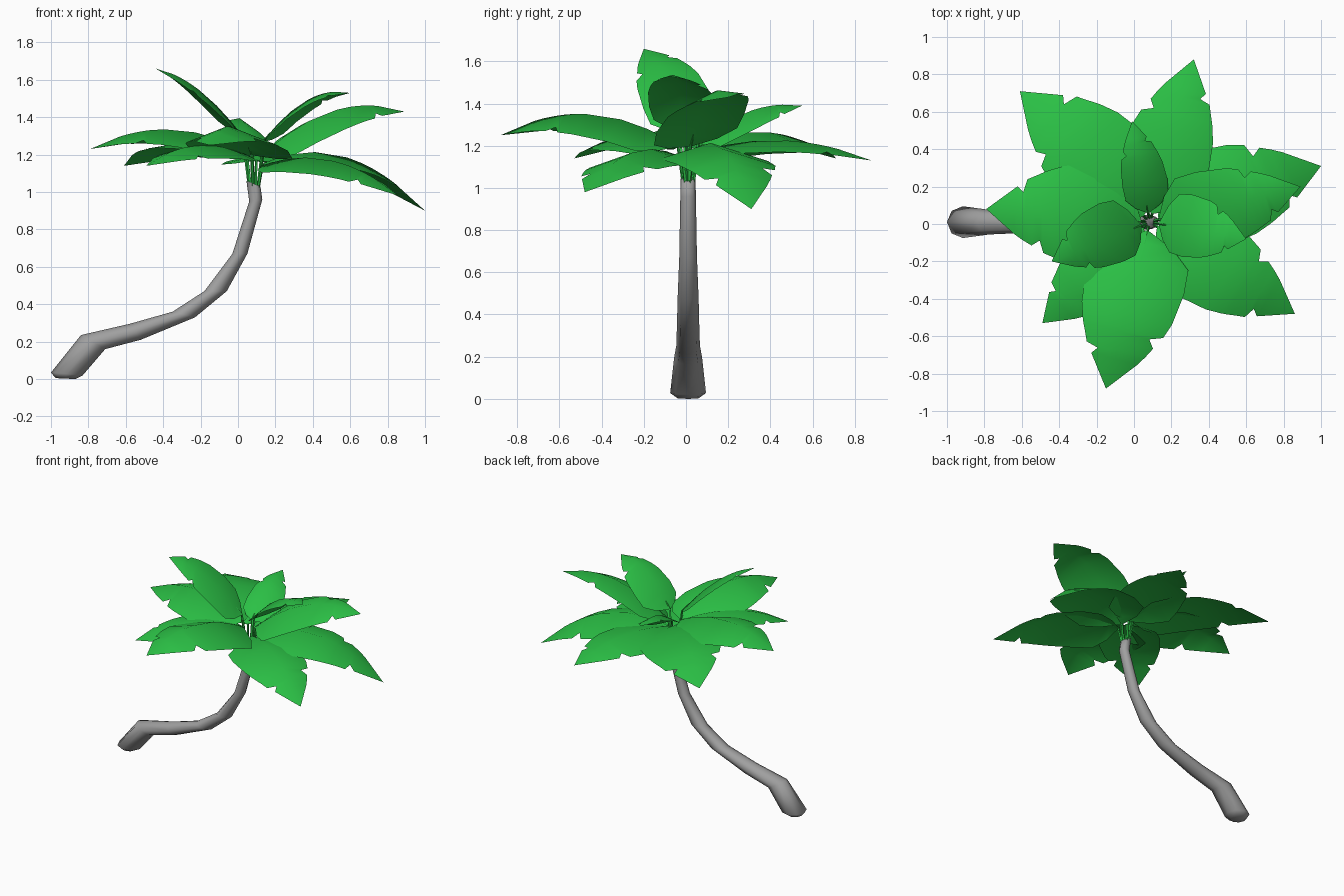
import bpy, math
from mathutils import Vector

if "Cube" in bpy.data.objects:
    bpy.data.objects.remove(bpy.data.objects["Cube"])


def material(name, color):
    m = bpy.data.materials.new(name)
    m.diffuse_color = (*color, 1)
    m.use_nodes = True
    m.node_tree.nodes["Principled BSDF"].inputs["Base Color"].default_value = m.diffuse_color
    return m


green = material("leaf_green", (0.024, 0.53, 0.06))
bark = material("bark_grey", (0.35, 0.35, 0.35))


def add_mesh(name, verts, faces, mat, angle):
    me = bpy.data.meshes.new(name)
    me.from_pydata(verts, [], faces)
    me.materials.append(mat)
    me.update()
    ob = bpy.data.objects.new(name, me)
    bpy.context.collection.objects.link(ob)
    bpy.ops.object.select_all(action='DESELECT')
    ob.select_set(True)
    bpy.context.view_layer.objects.active = ob
    bpy.ops.object.shade_smooth_by_angle(angle=math.radians(angle))
    return ob


def tube(name, rings, mat, angle=75):
    """Loft equal-sized rings and cap both ends."""
    n = len(rings[0])
    verts = [v for r in rings for v in r]
    faces = [(k * n + i, k * n + (i + 1) % n, (k + 1) * n + (i + 1) % n, (k + 1) * n + i)
             for k in range(len(rings) - 1) for i in range(n)]
    faces += [tuple(range(n))[::-1], tuple(range(len(verts) - n, len(verts)))]
    return add_mesh(name, verts, faces, mat, angle)


# Trunk: upper-left x,z / lower-right x,z / half width in y
SECTIONS = [
    (-0.975, 0.005, -0.87, 0.0, 0.05),
    (-1.0, 0.035, -0.83, 0.02, 0.085),
    (-0.84, 0.235, -0.71, 0.16, 0.066),
    (-0.58, 0.295, -0.52, 0.21, 0.056),
    (-0.35, 0.36, -0.23, 0.33, 0.053),
    (-0.18, 0.47, -0.06, 0.47, 0.05),
    (-0.03, 0.67, 0.05, 0.67, 0.042),
    (0.06, 0.95, 0.13, 0.96, 0.037),
    (0.045, 1.06, 0.12, 1.03, 0.035),
]
SIDES = 8
rings = []
for x0, z0, x1, z1, hw in SECTIONS:
    ring = []
    for i in range(SIDES):
        a = 2 * math.pi * i / SIDES
        t = 0.5 + 0.5 * math.cos(a)
        ring.append((x0 + (x1 - x0) * t, 0.01 + hw * math.sin(a), z0 + (z1 - z0) * t))
    rings.append(ring)
tube("trunk", rings, bark)

# Leaf outline: position along the leaf, left and right width factors (dips are tears)
OUTLINE = [
    (0.0, 0.05, 0.05), (0.07, 0.58, 0.55), (0.17, 0.98, 0.95), (0.32, 1.02, 1.02),
    (0.52, 0.94, 0.94), (0.61, 0.84, 0.84), (0.64, 0.58, 0.8), (0.69, 0.7, 0.72),
    (0.75, 0.6, 0.63), (0.77, 0.56, 0.38), (0.81, 0.48, 0.48),
]

# Leaves: tip x, y, z / middle z / base z / left, right width / left, right droop
LEAVES = [
    (-0.15, -0.88, 1.25, 1.35, 1.20, 0.27, 0.26, 0.38, 0.38),
    (-0.79, 0.08, 1.23, 1.335, 1.22, 0.25, 0.28, 0.35, 0.3),
    (-0.61, 0.71, 1.14, 1.265, 1.19, 0.24, 0.31, 0.12, 0.25),
    (0.32, 0.88, 1.13, 1.225, 1.17, 0.24, 0.23, 0.25, 0.25),
    (1.0, 0.31, 0.90, 1.19, 1.15, 0.28, 0.25, 0.3, 0.3),
    (0.86, -0.48, 0.98, 1.17, 1.14, 0.23, 0.25, 0.3, 0.3),
    (-0.49, -0.53, 1.14, 1.25, 1.20, 0.21, 0.2, 0.35, 0.2),
    (-0.44, -0.20, 1.66, 1.54, 1.28, 0.14, 0.19, 0.6, 0.02),
    (0.60, -0.08, 1.53, 1.49, 1.27, 0.18, 0.15, 0.3, 0.3),
    (0.89, 0.20, 1.43, 1.435, 1.20, 0.2, 0.22, 0.12, 0.5),
    (-0.01, 0.55, 1.39, 1.365, 1.22, 0.11, 0.13, 0.2, 0.7),
]
CROWN = Vector((0.085, 0.01, 0))


def leaf(i, tx, ty, tz, mz, bz, wl, wr, dl, dr):
    flat = Vector((tx, ty, 0)) - CROWN
    d = flat.normalized()
    side = Vector((-d.y, d.x, 0))
    start = CROWN + d * 0.05
    span = flat.length - 0.05

    def rib(u):
        z = bz * (1 - u) * (1 - 2 * u) + mz * 4 * u * (1 - u) + tz * u * (2 * u - 1)
        return start + d * span * u + Vector((0, 0, z))

    # Folded blade: left edge, midrib, right edge at every station
    verts = []
    for u, l, r in OUTLINE:
        p = rib(u)
        verts += [p + side * l * wl - Vector((0, 0, l * wl * dl)), p,
                  p - side * r * wr - Vector((0, 0, r * wr * dr))]
    n = len(OUTLINE)
    verts.append(rib(1))
    faces = []
    for k in range(n - 1):
        a, b = 3 * k, 3 * k + 3
        faces += [(a, a + 1, b + 1, b), (a + 1, a + 2, b + 2, b + 1)]
    e, tip = 3 * n - 3, 3 * n
    faces += [(e, e + 1, tip), (e + 1, e + 2, tip)]
    add_mesh(f"leaf_{i}", verts, faces, green, 70)

    # Stem from the trunk top to the blade
    path = [(CROWN + d * 0.02 + Vector((0, 0, 1.0)), 0.009), (rib(0), 0.007), (rib(0.08), 0.003)]
    corners = [k * math.pi / 2 for k in range(4)]
    tube(f"stem_{i}", [[p + (d * math.cos(a) + side * math.sin(a)) * r for a in corners]
                       for p, r in path], green, 40)


for i, args in enumerate(LEAVES, 1):
    leaf(i, *args)
